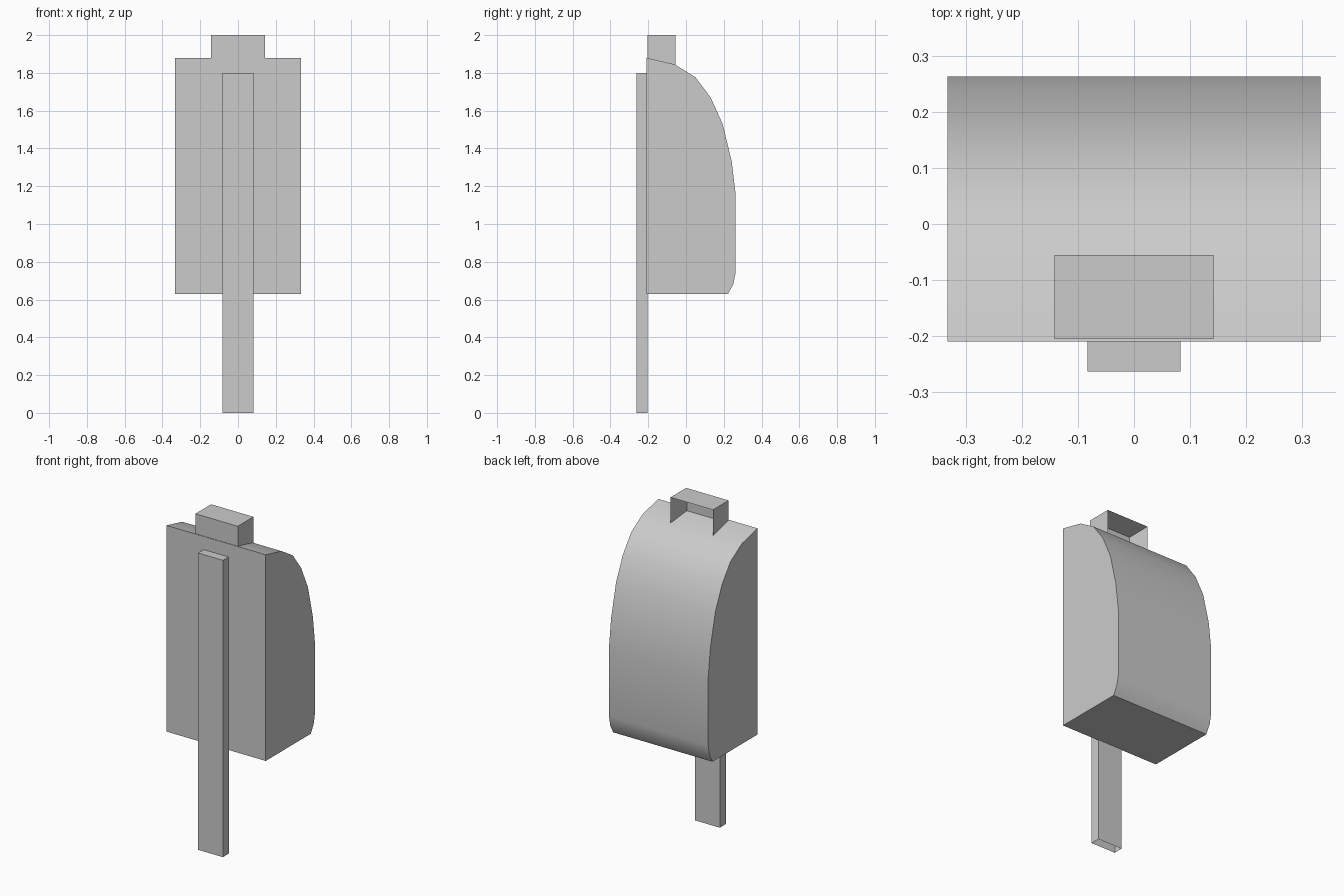
import bpy, bmesh

if "Cube" in bpy.data.objects:
    bpy.data.objects.remove(bpy.data.objects["Cube"])


def finish(name, bm, smooth=False):
    bmesh.ops.recalc_face_normals(bm, faces=bm.faces[:])
    mesh = bpy.data.meshes.new(name)
    bm.to_mesh(mesh)
    bm.free()
    obj = bpy.data.objects.new(name, mesh)
    bpy.context.collection.objects.link(obj)
    if smooth:
        bpy.ops.object.select_all(action='DESELECT')
        obj.select_set(True)
        bpy.context.view_layer.objects.active = obj
        bpy.ops.object.shade_smooth_by_angle(angle=0.52)
    return obj


def box(half_x, y0, y1, z0, z1):
    bm = bmesh.new()
    bmesh.ops.create_cube(bm, size=1)
    for v in bm.verts:
        v.co = (2 * half_x * v.co.x, y1 if v.co.y > 0 else y0, z1 if v.co.z > 0 else z0)
    bm.normal_update()
    return bm


def face_towards(bm, axis, sign):
    return next(f for f in bm.faces if f.normal[axis] * sign > 0.9)


# Main body: curved side profile (y, z) extruded across x
profile = [(-0.21, 0.63), (-0.21, 1.88), (-0.06, 1.845), (0.05, 1.777),
           (0.13, 1.67), (0.194, 1.53), (0.242, 1.33), (0.263, 1.155),
           (0.263, 0.745), (0.25, 0.68), (0.222, 0.63)]
bm = bmesh.new()
side = bm.faces.new([bm.verts.new((-0.333, y, z)) for y, z in profile])
ext = bmesh.ops.extrude_face_region(bm, geom=[side], use_keep_orig=True)
bmesh.ops.translate(bm, vec=(0.666, 0, 0),
                    verts=[g for g in ext["geom"] if isinstance(g, bmesh.types.BMVert)])
finish("body", bm, smooth=True)

# Flat post on the front, open at the bottom
bm = box(0.083, -0.263, -0.205, 0.0, 1.8)
bmesh.ops.delete(bm, geom=[face_towards(bm, 2, -1)], context='FACES_ONLY')
finish("post", bm)

# Top housing with a recessed opening at the back
bm = box(0.142, -0.205, -0.055, 1.84, 2.0)
opening = face_towards(bm, 1, 1)
bmesh.ops.inset_region(bm, faces=[opening], thickness=0.018, use_even_offset=True)
bmesh.ops.translate(bm, vec=(0, -0.13, 0), verts=opening.verts[:])
finish("top_housing", bm)
